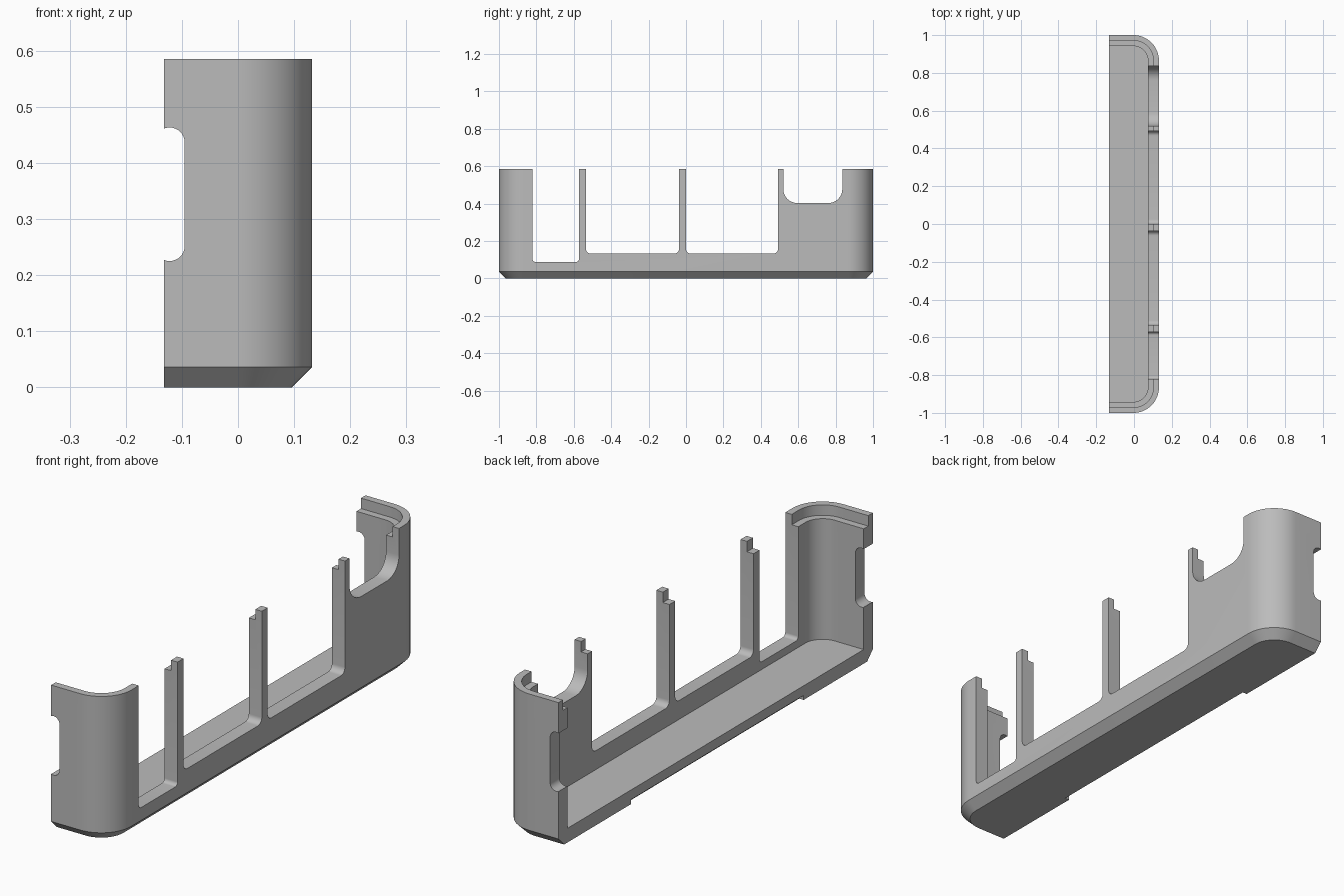
import bpy, bmesh
from math import sin, cos, pi, radians

cube = bpy.data.objects.get("Cube")
if cube:
    bpy.data.objects.remove(cube, do_unlink=True)

HALF_X, HEIGHT, RADIUS = 0.132, 0.585, 0.135
CHAMFER, WALL, STEP, FLOOR = 0.036, 0.058, 0.042, 0.057

grey = bpy.data.materials.new("case grey")
grey.use_nodes = True
colour = (0.5, 0.5, 0.5, 1)
grey.diffuse_color = colour
grey.node_tree.nodes["Principled BSDF"].inputs["Base Color"].default_value = colour


def to_object(name, bm):
    bmesh.ops.recalc_face_normals(bm, faces=bm.faces)
    mesh = bpy.data.meshes.new(name)
    bm.to_mesh(mesh)
    bm.free()
    mesh.materials.append(grey)
    ob = bpy.data.objects.new(name, mesh)
    bpy.context.collection.objects.link(ob)
    return ob


def corner_arc(cx, cy, r, start, steps):
    return [(cx + r * cos(start + pi / 2 * i / steps),
             cy + r * sin(start + pi / 2 * i / steps)) for i in range(steps + 1)]


def outline(inset):
    """Open U-shaped plan with two rounded corners on the +x side."""
    cx, cy, r = HALF_X - RADIUS, 1 - RADIUS, RADIUS - inset
    return ([(-HALF_X, inset - 1)] + corner_arc(cx, -cy, r, -pi / 2, 16)
            + corner_arc(cx, cy, r, 0, 16) + [(-HALF_X, 1 - inset)])


# Case half: stacked outlines up the outside, over the stepped rim, down the inside
bm = bmesh.new()
levels = [(CHAMFER, 0), (0, CHAMFER), (0, HEIGHT), (WALL / 2, HEIGHT),
          (WALL / 2, HEIGHT - STEP), (WALL, HEIGHT - STEP), (WALL, FLOOR)]
rings = [[bm.verts.new((x, y, z)) for x, y in outline(inset)] for inset, z in levels]
for a, b in zip(rings, rings[1:]):
    for i in range(len(a) - 1):
        bm.faces.new((a[i], a[i + 1], b[i + 1], b[i]))
bm.faces.new(rings[0])
bm.faces.new(rings[-1])
bm.faces.new([r[0] for r in rings] + [r[-1] for r in reversed(rings)])
case = to_object("case_half", bm)


def rounded_cut(name, u0, u1, z0, z1, r, axis, lo, hi):
    """Cut a rounded rectangle through the case along the x or y axis."""
    pts = []
    for k, (u, z) in enumerate([(u1 - r, z1 - r), (u0 + r, z1 - r),
                                (u0 + r, z0 + r), (u1 - r, z0 + r)]):
        pts += corner_arc(u, z, r, k * pi / 2, 8)
    bm = bmesh.new()
    ends = [[bm.verts.new((d, u, z) if axis == "x" else (u, d, z)) for u, z in pts]
            for d in (lo, hi)]
    n = len(pts)
    for i in range(n):
        j = (i + 1) % n
        bm.faces.new((ends[0][i], ends[0][j], ends[1][j], ends[1][i]))
    for end in ends:
        bm.faces.new(end)
    cutter = to_object(name, bm)
    cutter.hide_render = True
    mod = case.modifiers.new(name, "BOOLEAN")
    mod.operation, mod.solver, mod.object = "DIFFERENCE", "EXACT", cutter
    bpy.ops.object.select_all(action="DESELECT")
    bpy.context.view_layer.objects.active = case
    case.select_set(True)
    bpy.ops.object.modifier_apply(modifier=name)
    bpy.data.objects.remove(cutter, do_unlink=True)


# Side windows, leaving slim posts between them
windows = [(-0.82, -0.573, 0.088, 0.015), (-0.535, -0.037, 0.133, 0.025),
           (0.0, 0.492, 0.133, 0.025), (0.52, 0.836, 0.403, 0.075)]
for i, (y0, y1, z0, r) in enumerate(windows):
    rounded_cut(f"window_{i}", y0, y1, z0, 1, r, "x", 0.02, 0.3)

# Rounded notches in both end walls
rounded_cut("end_notch", -0.149, -0.095, 0.225, 0.463, 0.0268, "y", -1.2, 1.2)

# Shallow recess under the open edge of the floor
rounded_cut("floor_recess", -0.56, 0.54, -0.1, 0.018, 0.001, "x", -0.2, -0.112)

bpy.ops.object.shade_smooth_by_angle(angle=radians(30))
